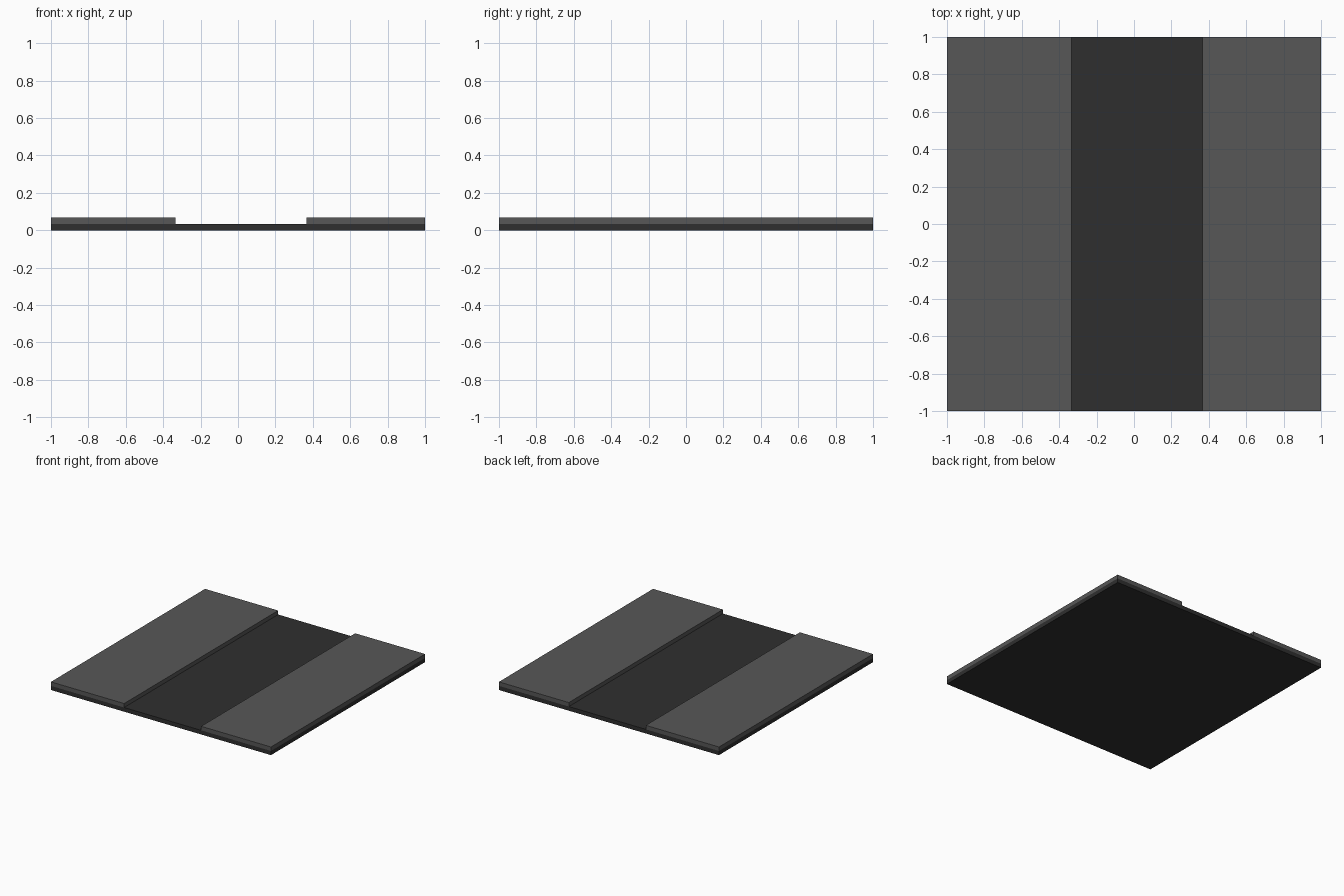
import bpy
import bmesh

if "Cube" in bpy.data.objects:
    bpy.data.objects.remove(bpy.data.objects["Cube"])


def material(name, rgb):
    m = bpy.data.materials.new(name)
    m.diffuse_color = (*rgb, 1.0)
    m.use_nodes = True
    m.node_tree.nodes["Principled BSDF"].inputs["Base Color"].default_value = m.diffuse_color
    return m


asphalt = material("dark_asphalt", (0.028, 0.028, 0.028))
paving = material("grey_paving", (0.095, 0.095, 0.095))


def slab(name, x0, x1, z0, z1, mat):
    """Box spanning the full depth of the tile."""
    bm = bmesh.new()
    bmesh.ops.create_cube(bm, size=1.0)
    for v in bm.verts:
        v.co.x = x1 if v.co.x > 0 else x0
        v.co.y = 1.0 if v.co.y > 0 else -1.0
        v.co.z = z1 if v.co.z > 0 else z0
    mesh = bpy.data.meshes.new(name)
    bm.to_mesh(mesh)
    bm.free()
    mesh.materials.append(mat)
    obj = bpy.data.objects.new(name, mesh)
    bpy.context.collection.objects.link(obj)
    return obj


# Road bed under the whole tile
slab("road_base", -1.0, 1.0, 0.0, 0.034, asphalt)

# Raised pavements on either side, slightly uneven in width
slab("left_pavement", -1.0, -0.335, 0.034, 0.067, paving)
slab("right_pavement", 0.365, 1.0, 0.034, 0.067, paving)
